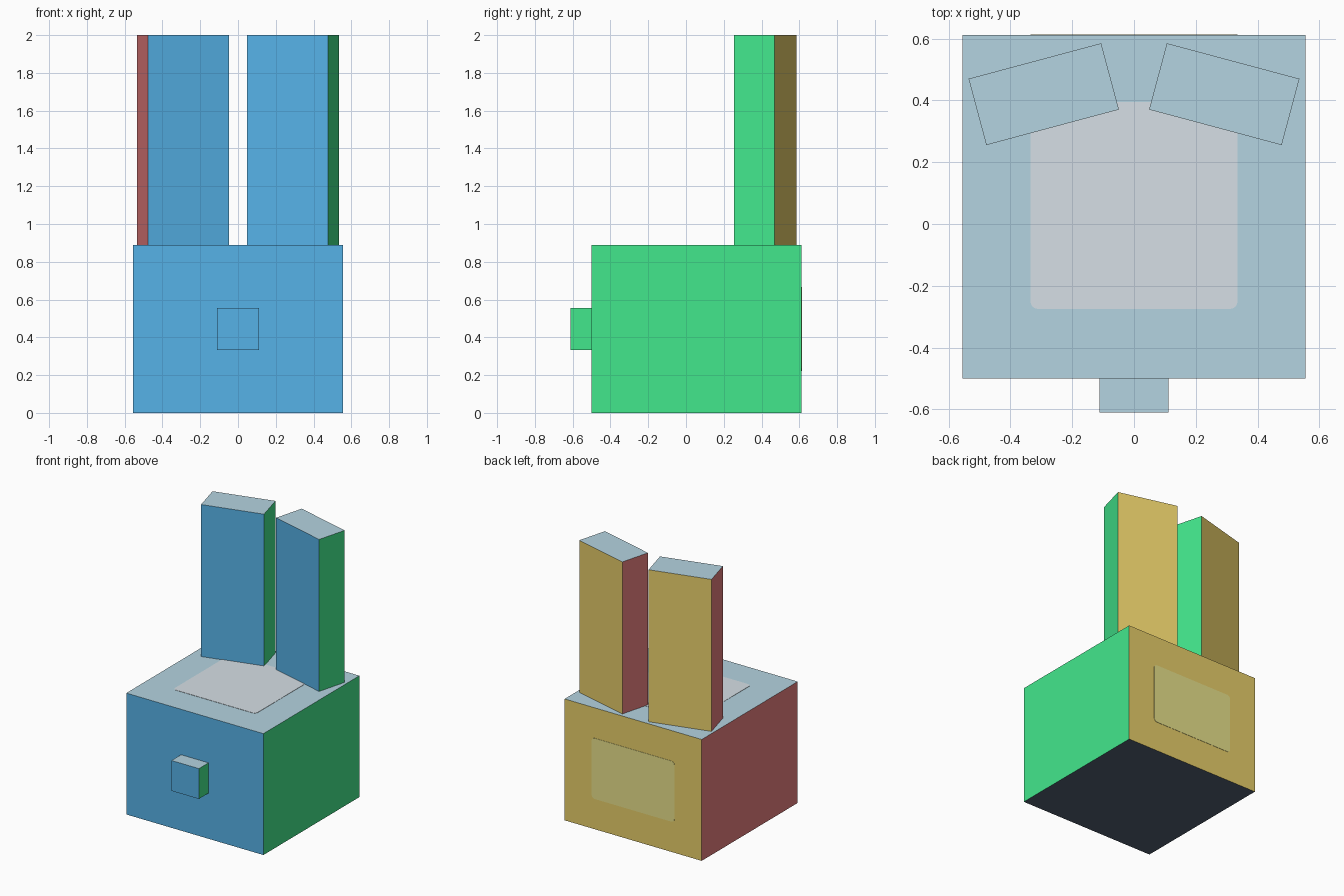
import bpy
import bmesh
from math import radians
from mathutils import Matrix, Vector

if "Cube" in bpy.data.objects:
    bpy.data.objects.remove(bpy.data.objects["Cube"])


def make_material(name, rgb):
    """Flat material from 0-255 sRGB values."""
    linear = [((c / 255 + 0.055) / 1.055) ** 2.4 for c in rgb]
    mat = bpy.data.materials.new(name)
    mat.diffuse_color = (*linear, 1)
    mat.use_nodes = True
    mat.node_tree.nodes["Principled BSDF"].inputs["Base Color"].default_value = mat.diffuse_color
    return mat


# One colour per local face direction
SIDES = [
    (Vector((0, -1, 0)), make_material("sky_blue", (91, 188, 244))),
    (Vector((0, 1, 0)), make_material("yellow", (248, 221, 114))),
    (Vector((1, 0, 0)), make_material("green", (67, 232, 141))),
    (Vector((-1, 0, 0)), make_material("coral_red", (244, 134, 134))),
    (Vector((0, 0, 1)), make_material("pale_blue", (180, 212, 225))),
    (Vector((0, 0, -1)), make_material("slate", (83, 97, 116))),
]
PALE_GREY = make_material("pale_grey", (214, 223, 230))
PALE_YELLOW = make_material("pale_yellow", (247, 240, 148))


def finish(name, bm, materials, location, turn=0):
    mesh = bpy.data.meshes.new(name)
    bm.to_mesh(mesh)
    bm.free()
    for mat in materials:
        mesh.materials.append(mat)
    obj = bpy.data.objects.new(name, mesh)
    obj.location = location
    obj.rotation_euler.z = radians(turn)
    bpy.context.collection.objects.link(obj)
    return obj


def block(name, size, location, turn=0):
    """Box whose faces are coloured by the way they point."""
    bm = bmesh.new()
    bmesh.ops.create_cube(bm, size=1, matrix=Matrix.Diagonal((*size, 1)))
    bm.normal_update()
    for face in bm.faces:
        face.material_index = max(range(6), key=lambda i: face.normal.dot(SIDES[i][0]))
    return finish(name, bm, [mat for _, mat in SIDES], location, turn)


def panel(name, size, location, mat, axis, radius=0.025):
    """Thin plate with rounded corners; axis is its thin direction."""
    bm = bmesh.new()
    bmesh.ops.create_cube(bm, size=1, matrix=Matrix.Diagonal((*size, 1)))
    corners = [e for e in bm.edges
               if abs((e.verts[0].co - e.verts[1].co)[axis]) > 1e-5]
    bmesh.ops.bevel(bm, geom=corners, offset=radius, segments=4,
                    profile=0.5, affect='EDGES')
    return finish(name, bm, [mat], location)


# Head and nose
block("head", (1.11, 1.11, 0.888), (0, 0.056, 0.444))
block("nose", (0.222, 0.111, 0.222), (0, -0.555, 0.445))

# Tall ears, splayed outward
for side, label in ((-1, "left"), (1, "right")):
    block(label + "_ear", (0.444, 0.222, 1.112), (side * 0.292, 0.42, 1.444), -15 * side)

# Pale rounded markings on the top and back of the head
panel("top_marking", (0.67, 0.67, 0.004), (0, 0.06, 0.888), PALE_GREY, 2)
panel("back_marking", (0.67, 0.004, 0.444), (0, 0.611, 0.444), PALE_YELLOW, 1)
